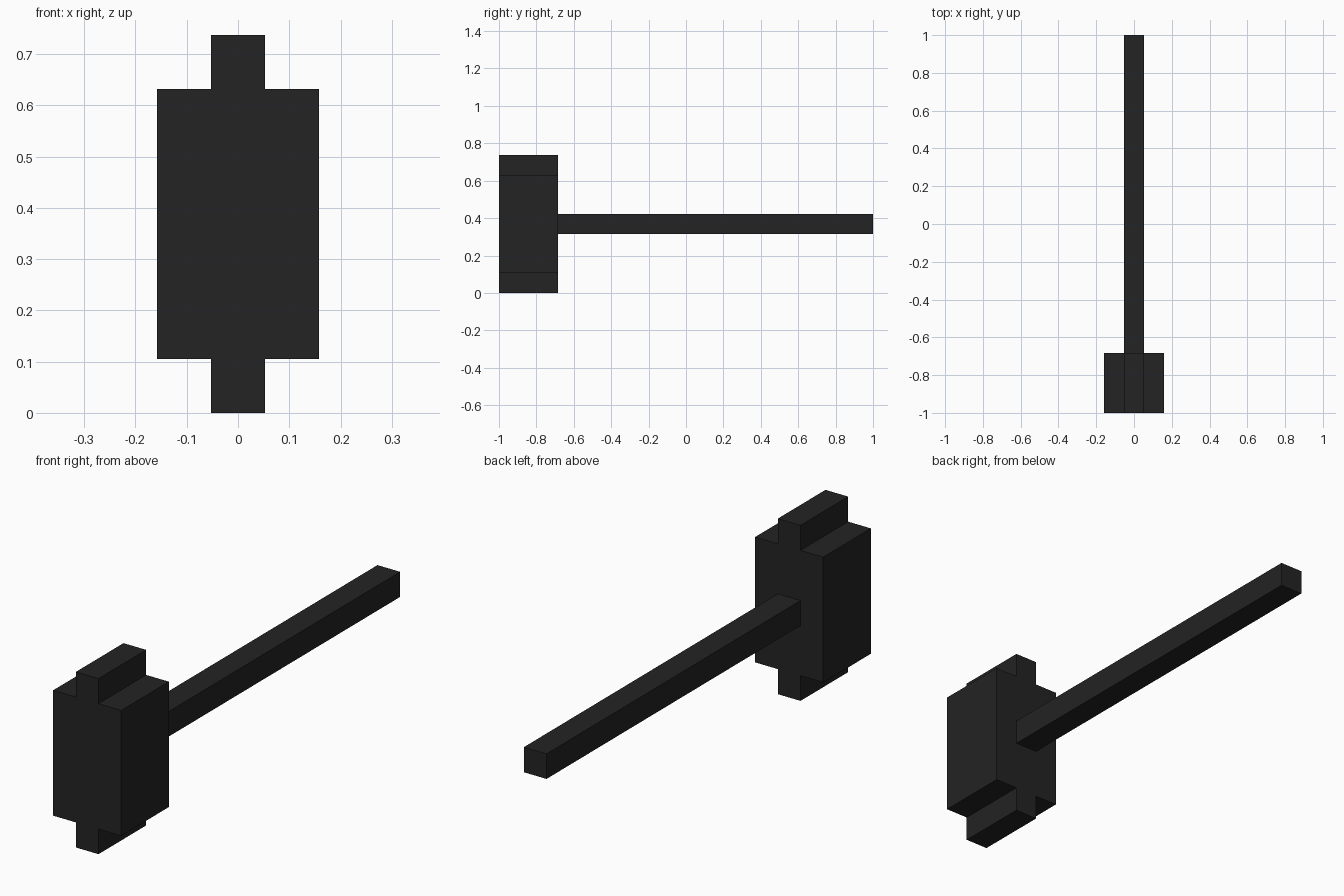
import bpy, bmesh

if "Cube" in bpy.data.objects:
    bpy.data.objects.remove(bpy.data.objects["Cube"])

U = 2 / 19  # block unit: the model is 19 blocks long

black = bpy.data.materials.new("charcoal black")
black.diffuse_color = (0.017, 0.017, 0.017, 1)
black.use_nodes = True
black.node_tree.nodes["Principled BSDF"].inputs["Base Color"].default_value = black.diffuse_color


def extrude_profile(name, profile, y0, y1):
    """Extrude an (x, z) outline in block units along y."""
    bm = bmesh.new()
    face = bm.faces.new([bm.verts.new((x * U, y0, z * U)) for x, z in profile])
    out = bmesh.ops.extrude_face_region(bm, geom=[face])["geom"]
    moved = [g for g in out if isinstance(g, bmesh.types.BMVert)]
    bmesh.ops.translate(bm, verts=moved, vec=(0, y1 - y0, 0))
    bmesh.ops.recalc_face_normals(bm, faces=bm.faces)
    mesh = bpy.data.meshes.new(name)
    bm.to_mesh(mesh)
    bm.free()
    mesh.materials.append(black)
    obj = bpy.data.objects.new(name, mesh)
    bpy.context.collection.objects.link(obj)
    return obj


# Hammer head: wide block with a narrow ridge above and below
right = [(0.5, 0), (0.5, 1), (1.5, 1), (1.5, 6), (0.5, 6), (0.5, 7)]
outline = right + [(-x, z) for x, z in reversed(right)]
head_back = -1 + 3 * U
extrude_profile("hammer_head", outline, -1, head_back)

# Handle: square bar from the back of the head
bar = [(-0.5, 3), (0.5, 3), (0.5, 4), (-0.5, 4)]
extrude_profile("handle", bar, head_back, 1)
